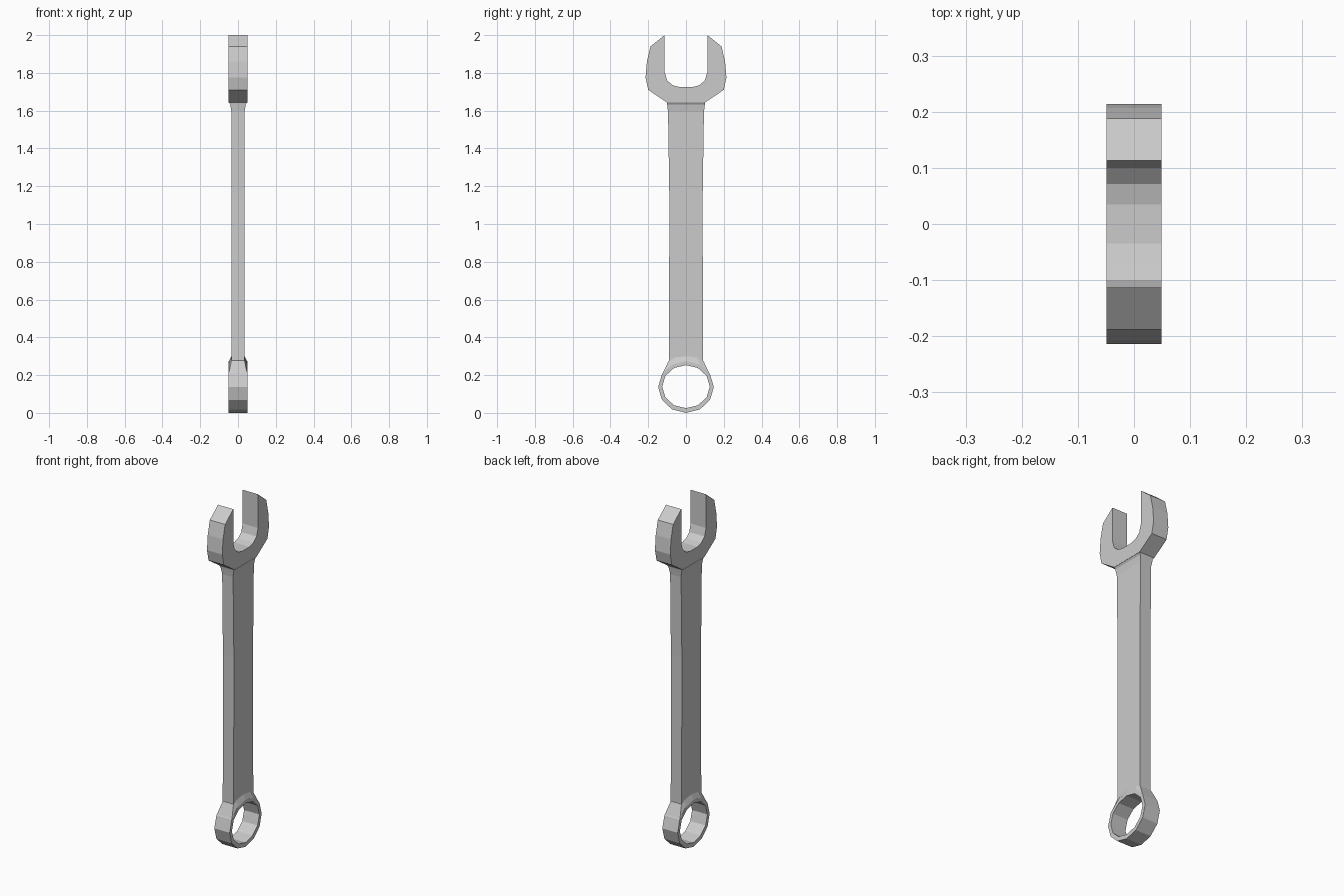
import bpy, bmesh
from math import sin, cos, pi

if "Cube" in bpy.data.objects:
    bpy.data.objects.remove(bpy.data.objects["Cube"])


def loft(name, loops, cyclic=False):
    """Skin a series of closed loops; cap the ends unless cyclic."""
    bm = bmesh.new()
    rows = [[bm.verts.new(p) for p in loop] for loop in loops]
    n = len(rows[0])
    pairs = list(zip(rows, rows[1:])) + ([(rows[-1], rows[0])] if cyclic else [])
    for a, b in pairs:
        for i in range(n):
            j = (i + 1) % n
            bm.faces.new((a[i], a[j], b[j], b[i]))
    if not cyclic:
        bm.faces.new(rows[0][::-1])
        bm.faces.new(rows[-1])
    bmesh.ops.recalc_face_normals(bm, faces=bm.faces)
    mesh = bpy.data.meshes.new(name)
    bm.to_mesh(mesh)
    bm.free()
    obj = bpy.data.objects.new(name, mesh)
    bpy.context.collection.objects.link(obj)
    return obj


def at_x(x, points):
    return [(x, y, z) for y, z in points]


def mirrored(half):
    """Close a right-half (y, z) outline with its left-hand mirror."""
    return half + [(-y, z) for y, z in reversed(half)]


def ellipse(ry, rz, cz, n=12):
    return [(ry * sin(2 * pi * i / n), cz + rz * cos(2 * pi * i / n)) for i in range(n)]


T = 0.049   # half thickness of the heads
S = 0.035   # half thickness of the handle

# Open jaw
jaw = mirrored([(0.035, 1.725), (0.071, 1.735), (0.1, 1.76), (0.113, 1.805),
                (0.113, 2.0), (0.188, 1.94), (0.207, 1.86), (0.214, 1.775),
                (0.2, 1.71), (0.1, 1.643)])
# mirrored() also joins the slot floor and the base across the centre line
loft("open_jaw", [at_x(-T, jaw), at_x(T, jaw)])

# Flared neck under the jaw
loft("neck", [[(-x, -y, z), (x, -y, z), (x, y, z), (-x, y, z)]
              for x, y, z in [(T, 0.102, 1.645), (0.041, 0.1, 1.633),
                              (S, 0.095, 1.595)]])

# Handle, its lower edge following the ring
handle = mirrored([(0.022, 0.262), (0.068, 0.25), (0.09, 0.235),
                   (0.088, 1.13), (0.095, 1.595)])
loft("handle", [at_x(-S, handle), at_x(S, handle)])

# Twelve-sided ring
outer, inner = ellipse(0.147, 0.137, 0.137), ellipse(0.126, 0.114, 0.139)
loft("ring", [at_x(-T, outer), at_x(T, outer), at_x(T, inner), at_x(-T, inner)], True)

# Sloped shoulder between ring and handle
shoulder = [(-0.126, 0.205, -0.092, 0.275), (-0.073, 0.255, -0.06, 0.293),
            (0, 0.273, 0, 0.3), (0.073, 0.255, 0.06, 0.293),
            (0.126, 0.205, 0.092, 0.275)]
loft("ring_shoulder", [[(-T, y0, z0), (T, y0, z0), (S, y1, z1), (-S, y1, z1)]
                       for y0, z0, y1, z1 in shoulder])
